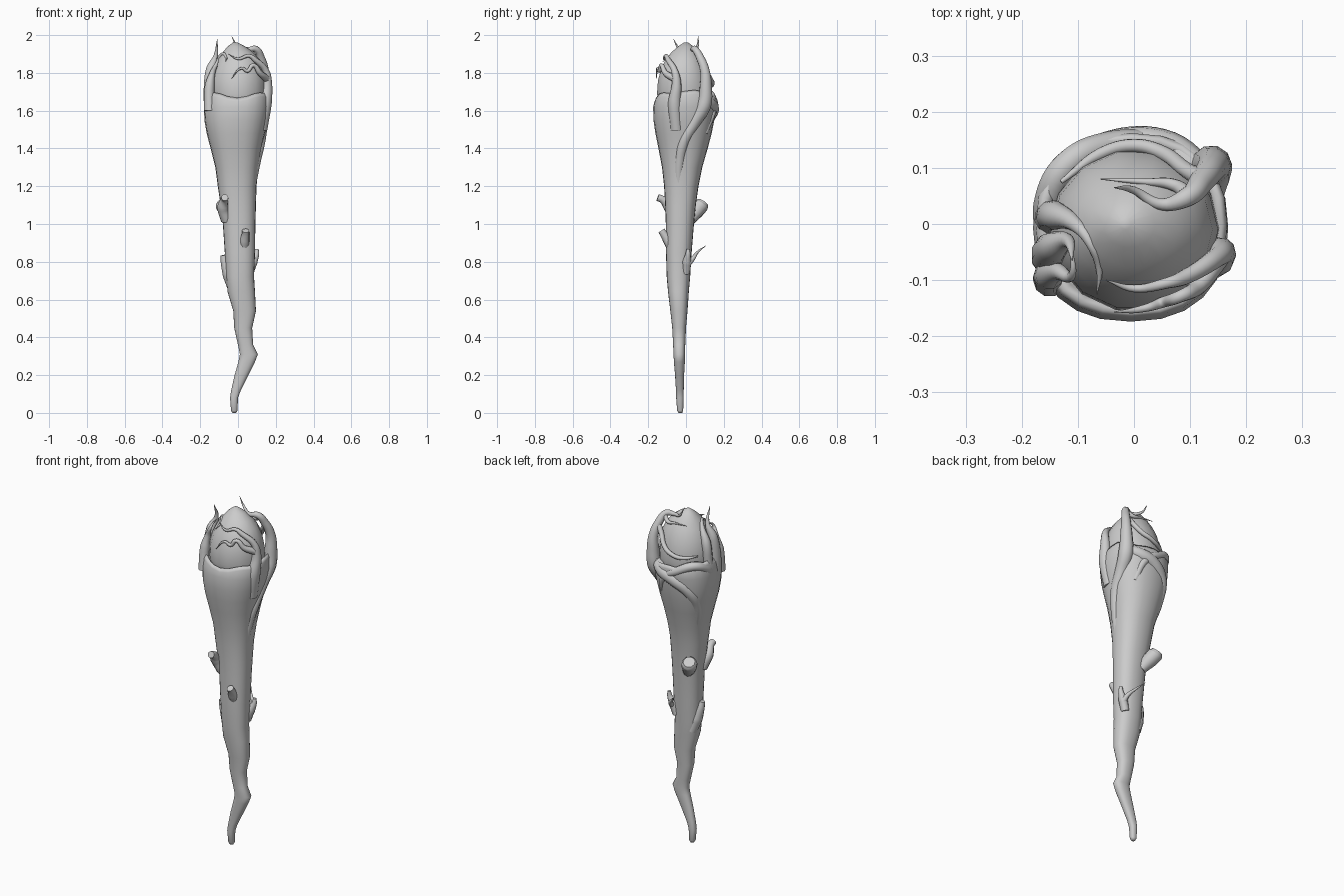
import bpy, bmesh, math

def finish(bm, name):
    bmesh.ops.recalc_face_normals(bm, faces=bm.faces)
    me = bpy.data.meshes.new(name)
    bm.to_mesh(me)
    bm.free()
    ob = bpy.data.objects.new(name, me)
    bpy.context.collection.objects.link(ob)
    for p in me.polygons:
        p.use_smooth = True
    return ob

def loft(name, rows, n=24, power=0.9, wave=None):
    """Skin rounded sections given as (z, x_min, x_max, y_min, y_max)."""
    bm = bmesh.new()
    rings = []
    for i, (z, x0, x1, y0, y1) in enumerate(rows):
        ring = []
        for k in range(n):
            a = 2 * math.pi * k / n
            c, s = math.cos(a), math.sin(a)
            x = (x0 + x1) / 2 + (x1 - x0) / 2 * math.copysign(abs(c) ** power, c)
            y = (y0 + y1) / 2 + (y1 - y0) / 2 * math.copysign(abs(s) ** power, s)
            dz = wave(i, a) if wave else 0
            ring.append(bm.verts.new((x, y, z + dz)))
        rings.append(ring)
    for r, q in zip(rings, rings[1:]):
        for k in range(n):
            bm.faces.new((r[k], r[(k + 1) % n], q[(k + 1) % n], q[k]))
    bm.faces.new(rings[0])
    bm.faces.new(rings[-1])
    return finish(bm, name)

def twig(name, pts):
    """Tapered smooth tube through (x, y, z, radius) points."""
    cu = bpy.data.curves.new(name, 'CURVE')
    cu.dimensions = '3D'
    cu.bevel_depth = 1.0
    cu.bevel_resolution = 3
    cu.resolution_u = 6
    cu.use_fill_caps = True
    sp = cu.splines.new('BEZIER')
    sp.bezier_points.add(len(pts) - 1)
    for b, (x, y, z, r) in zip(sp.bezier_points, pts):
        b.co = (x, y, z)
        b.radius = r
        b.handle_left_type = b.handle_right_type = 'AUTO'
    ob = bpy.data.objects.new(name, cu)
    bpy.context.collection.objects.link(ob)
    bpy.ops.object.select_all(action='DESELECT')
    ob.select_set(True)
    bpy.context.view_layer.objects.active = ob
    bpy.ops.object.convert(target='MESH')
    bpy.ops.object.shade_smooth_by_angle(angle=math.radians(50))

# Crooked trunk flaring into a hollow cup
trunk = [
    (0.0, -.03, -.01, -.04, -.02), (.012, -.037, -.003, -.047, -.015),
    (.08, -.042, .0, -.052, -.012), (.12, -.036, .015, -.053, -.012),
    (.2, -.018, .055, -.058, -.01), (.27, .002, .09, -.064, -.006),
    (.31, .01, .105, -.066, -.005), (.36, .0, .08, -.068, -.004),
    (.45, -.02, .075, -.073, .0), (.54, -.025, .095, -.083, .008),
    (.64, -.055, .09, -.095, .015), (.72, -.062, .085, -.102, .022),
    (.85, -.07, .09, -.106, .03), (1.0, -.08, .092, -.107, .042),
    (1.1, -.092, .095, -.11, .052), (1.2, -.107, .098, -.116, .066),
    (1.3, -.12, .108, -.127, .086), (1.4, -.145, .124, -.146, .115),
    (1.48, -.166, .143, -.162, .136), (1.55, -.178, .158, -.172, .15),
    (1.62, -.18, .168, -.174, .16), (1.67, -.175, .166, -.167, .162),
    (1.69, -.166, .157, -.158, .154), (1.675, -.15, .142, -.145, .14),
    (1.6, -.13, .12, -.125, .12)]
loft("trunk", trunk, power=0.86,
     wave=lambda i, a: 0.014 * math.cos(2 * a) + 0.008 * math.sin(5 * a) if i >= 21 else 0)

# Egg shaped stone seated in the cup
loft("stone", [
    (1.56, -.08, .08, -.1, .08), (1.62, -.135, .14, -.145, .125),
    (1.69, -.15, .152, -.157, .138), (1.76, -.147, .15, -.152, .13),
    (1.82, -.132, .14, -.135, .115), (1.87, -.108, .115, -.11, .092),
    (1.91, -.08, .08, -.078, .066), (1.94, -.055, .038, -.042, .04),
    (1.962, -.025, -.005, -.01, .01)], n=14, power=1)

# Left horn and its curl
twig("left_horn", [(-.12, -.06, 1.48, .04), (-.14, -.06, 1.62, .042), (-.148, -.05, 1.74, .034),
                   (-.143, -.04, 1.82, .027), (-.118, -.03, 1.89, .012), (-.11, -.065, 1.978, .001)])
twig("left_horn_curl", [(-.15, .01, 1.68, .028), (-.14, .015, 1.8, .026), (-.105, .0, 1.87, .014),
                        (-.08, -.03, 1.9, .009), (-.062, -.08, 1.88, .006), (-.066, -.125, 1.86, .001)])
twig("left_thorn", [(-.15, -.1, 1.6, .03), (-.15, -.09, 1.73, .026), (-.135, -.085, 1.8, .015),
                    (-.11, -.09, 1.86, .007), (-.113, -.035, 1.88, .001)])

# Front right claw of two twigs
twig("right_claw", [(.12, -.05, 1.5, .035), (.143, -.06, 1.64, .036), (.155, -.05, 1.75, .025),
                    (.147, -.06, 1.81, .018), (.09, -.095, 1.87, .014), (.06, -.105, 1.89, .01),
                    (.0, -.115, 1.875, .007), (-.05, -.1, 1.9, .001)])
twig("right_claw_fork", [(.15, -.06, 1.77, .02), (.115, -.11, 1.8, .015), (.08, -.13, 1.84, .011),
                         (.05, -.14, 1.81, .01), (.02, -.15, 1.825, .007), (-.035, -.157, 1.77, .001)])

# Vine climbing the right side, ending in the back horn
twig("side_vine", [(.075, -.04, 1.2, .02), (.09, -.035, 1.32, .028), (.115, -.01, 1.44, .03),
                   (.125, .045, 1.54, .034), (.135, .095, 1.63, .04), (.14, .105, 1.73, .033),
                   (.138, .1, 1.81, .026), (.12, .075, 1.88, .022), (.095, .048, 1.925, .018),
                   (.05, .035, 1.925, .011), (.0, .06, 1.94, .007), (-.035, .065, 1.995, .001)])
twig("back_twig", [(.125, .08, 1.87, .018), (.095, .095, 1.83, .014), (.05, .127, 1.77, .013),
                   (.0, .14, 1.745, .012), (-.06, .125, 1.73, .011), (-.13, .075, 1.74, .004)])
twig("back_tendril", [(.1, .05, 1.92, .014), (.07, .07, 1.89, .011), (.02, .075, 1.895, .006),
                      (-.06, .08, 1.9, .001)])

# Swelling roots wrapped around the back of the cup
twig("back_root", [(.13, .08, 1.66, .03), (.06, .13, 1.63, .036), (-.02, .135, 1.6, .038),
                   (-.09, .105, 1.54, .036), (-.11, .06, 1.44, .03), (-.085, .03, 1.3, .02)])
twig("rim_root", [(-.145, -.03, 1.6, .03), (-.15, .05, 1.67, .026), (-.12, .105, 1.69, .025),
                  (-.05, .14, 1.66, .024), (.04, .14, 1.6, .022), (.08, .1, 1.48, .015)])

# Broken branch stubs: base, bend and cut end
stubs = {
    "front_upper_stub": [(-.06, -.06, 1.02, .03), (-.08, -.09, 1.09, .03), (-.072, -.125, 1.13, .02), (-.07, -.15, 1.14, .019)],
    "back_knob": [(-.03, .02, 1.02, .03), (-.06, .055, 1.07, .042), (-.078, .08, 1.1, .042), (-.083, .09, 1.115, .032)],
    "front_lower_stub": [(.03, -.06, .84, .025), (.035, -.095, .91, .026), (.04, -.12, .95, .02), (.04, -.13, .965, .019)],
    "left_stub": [(-.025, -.02, .66, .03), (-.048, -.03, .73, .033), (-.068, -.035, .79, .023), (-.078, -.04, .835, .015)],
    "right_stub": [(.06, .0, .74, .022), (.08, .005, .8, .024), (.098, .01, .84, .014), (.1, .012, .868, .009)],
    "right_sprig": [(.08, .01, .79, .018), (.075, .035, .815, .012), (.045, .06, .85, .007), (.01, .105, .885, .001)]}
for name, pts in stubs.items():
    twig(name, pts)
